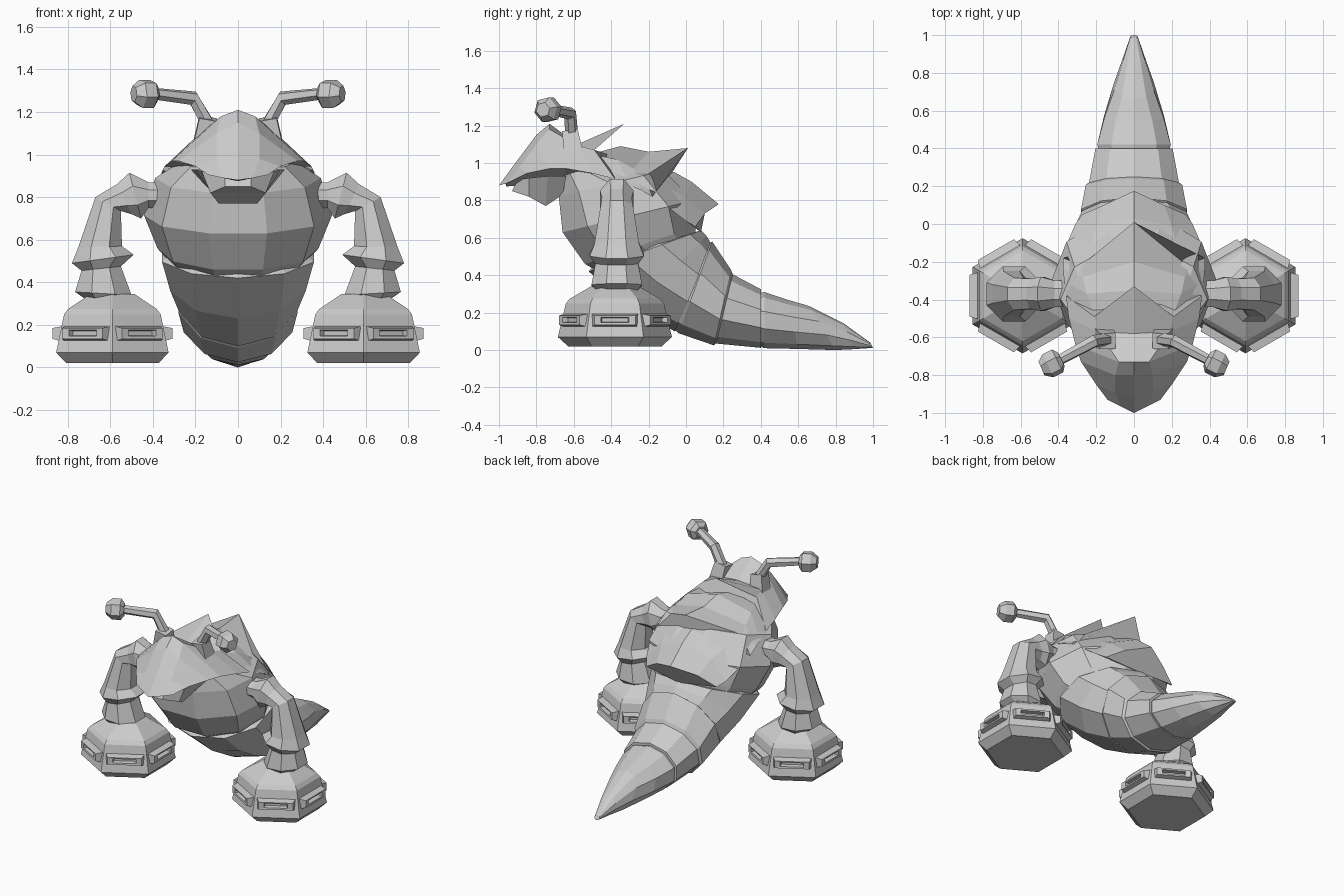
import bpy, bmesh, math
from mathutils import Vector

grey = bpy.data.materials.new("plain_grey")
grey.diffuse_color = (0.6, 0.6, 0.6, 1)


def finish(name, bm, mirror=False):
    bmesh.ops.recalc_face_normals(bm, faces=bm.faces)
    me = bpy.data.meshes.new(name)
    bm.to_mesh(me)
    bm.free()
    me.materials.append(grey)
    ob = bpy.data.objects.new(name, me)
    bpy.context.collection.objects.link(ob)
    if mirror:
        ob.modifiers.new("mirror", 'MIRROR').use_mirror_merge = False
    return ob


def ring(a, b, side, w, n, phase=0.0):
    """Oval section running from point a to point b, half width w along side."""
    a, b, side = Vector(a), Vector(b), Vector(side)
    c, h = (a + b) / 2, (a - b) / 2
    k = 1 / math.cos(math.pi / n) if phase else 1
    return [c + h * math.cos(t) * k + side * w * math.sin(t) * k
            for t in (2 * math.pi * (i + phase) / n for i in range(n))]


def loft(name, rings, mirror=False):
    bm = bmesh.new()
    vs = [[bm.verts.new(p) for p in r] for r in rings]
    n = len(vs[0])
    for r, s in zip(vs, vs[1:]):
        for i in range(n):
            j = (i + 1) % n
            bm.faces.new((r[i], r[j], s[j], s[i]))
    bm.faces.new(vs[0])
    bm.faces.new(vs[-1])
    return finish(name, bm, mirror)


def yz_rings(rows, n, phase=0.0):
    return [ring((0, y0, z0), (0, y1, z1), (1, 0, 0), w, n, phase)
            for y0, z0, y1, z1, w in rows]


# Chest and belly: bottom y,z / top y,z / half width
loft("chest", yz_rings([
    (-0.66, 0.93, -0.45, 1.00, 0.26),
    (-0.68, 0.82, -0.12, 0.96, 0.37),
    (-0.66, 0.63, 0.04, 0.80, 0.42),
    (-0.54, 0.46, 0.05, 0.66, 0.36),
    (-0.40, 0.38, 0.05, 0.60, 0.30)], 10, 0.5))

# Tail in three overlapping segments
loft("tail_base", yz_rings([
    (-0.48, 0.47, 0.02, 0.62, 0.34),
    (-0.52, 0.42, 0.08, 0.64, 0.375),
    (-0.29, 0.23, 0.11, 0.61, 0.335),
    (-0.06, 0.10, 0.14, 0.56, 0.29)], 10))
loft("tail_middle", yz_rings([
    (-0.08, 0.125, 0.11, 0.56, 0.27),
    (-0.04, 0.09, 0.14, 0.58, 0.295),
    (0.15, 0.025, 0.24, 0.43, 0.268),
    (0.16, 0.035, 0.25, 0.405, 0.25),
    (0.40, 0.012, 0.40, 0.325, 0.215)], 10))
loft("tail_tip", yz_rings([
    (0.39, 0.025, 0.39, 0.305, 0.195),
    (0.42, 0.01, 0.42, 0.31, 0.205),
    (0.60, 0.006, 0.54, 0.27, 0.165),
    (0.80, 0.0, 0.66, 0.235, 0.11),
    (0.90, 0.005, 0.84, 0.145, 0.062),
    (1.0, 0.012, 0.985, 0.04, 0.02)], 10))


# Back plates: each station is ridge y,z / shoulder x,y,z / edge x,y,z / underside y,z
def plate(name, stations):
    rings = []
    for ry, rz, sx, sy, sz, ex, ey, ez, uy, uz in stations:
        rings.append([(0, ry, rz), (sx, sy, sz), (ex, ey, ez),
                      (0, uy, uz), (-ex, ey, ez), (-sx, sy, sz)])
    return loft(name, rings)


plate("head_plate", [
    (-1.0, 0.88, 0.07, -0.965, 0.89, 0.14, -0.93, 0.905, -0.96, 0.875),
    (-0.92, 0.99, 0.10, -0.89, 0.98, 0.20, -0.85, 0.945, -0.88, 0.88),
    (-0.80, 1.15, 0.10, -0.80, 1.10, 0.28, -0.73, 0.97, -0.75, 0.90),
    (-0.73, 1.21, 0.08, -0.73, 1.18, 0.31, -0.64, 0.97, -0.66, 0.92),
    (-0.58, 1.10, 0.19, -0.57, 1.09, 0.345, -0.50, 0.945, -0.5, 0.93),
    (-0.33, 1.21, 0.21, -0.49, 1.07, 0.36, -0.38, 0.915, -0.37, 1.03)])
plate("middle_plate", [
    (-0.50, 1.05, 0.20, -0.50, 1.045, 0.355, -0.42, 0.925, -0.45, 0.93),
    (-0.35, 1.09, 0.25, -0.37, 1.02, 0.37, -0.30, 0.88, -0.3, 0.90),
    (-0.20, 1.06, 0.27, -0.28, 0.97, 0.375, -0.24, 0.855, -0.2, 0.90),
    (0.01, 1.08, 0.28, -0.22, 0.93, 0.375, -0.18, 0.82, -0.08, 0.94)])
plate("rear_plate", [
    (-0.25, 0.99, 0.26, -0.27, 0.92, 0.37, -0.22, 0.835, -0.2, 0.85),
    (-0.06, 0.95, 0.23, -0.12, 0.88, 0.345, -0.08, 0.75, -0.1, 0.80),
    (0.03, 0.90, 0.20, -0.01, 0.82, 0.31, 0.0, 0.69, 0.0, 0.70),
    (0.175, 0.78, 0.16, 0.10, 0.73, 0.275, 0.05, 0.66, 0.08, 0.63)])

# Jaw below the head
loft("jaw", [
    [(-0.06, -0.93, 0.85), (0.06, -0.93, 0.85), (0.06, -0.90, 0.91), (-0.06, -0.90, 0.91)],
    [(-0.13, -0.84, 0.82), (0.13, -0.84, 0.82), (0.17, -0.84, 0.92), (-0.17, -0.84, 0.92)],
    [(-0.09, -0.75, 0.77), (0.09, -0.75, 0.77), (0.20, -0.74, 0.93), (-0.20, -0.74, 0.93)],
    [(-0.13, -0.66, 0.83), (0.13, -0.66, 0.83), (0.22, -0.64, 0.93), (-0.22, -0.64, 0.93)]])


# Eye stalks
def tube(name, pts, n):
    """Pipe through points (x, y, z, radius)."""
    rings = []
    for i, p in enumerate(pts):
        d = Vector(pts[min(i + 1, len(pts) - 1)][:3]) - Vector(pts[max(i - 1, 0)][:3])
        u = d.cross(Vector((0, 1, 0.2))).normalized()
        v = d.cross(u).normalized()
        c = Vector(p[:3])
        rings.append(ring(c - u * p[3], c + u * p[3], v, p[3], n, 0.5))
    return loft(name, rings, True)


tube("stalk_socket", [(0.16, -0.60, 1.05, 0.05), (0.14, -0.62, 1.17, 0.042)], 4)
tube("eye_stalk", [(0.14, -0.61, 1.14, 0.03), (0.21, -0.62, 1.265, 0.03),
                   (0.43, -0.74, 1.29, 0.024)], 6)
tube("eye_bulb", [(0.385, -0.715, 1.285, 0.035), (0.405, -0.725, 1.285, 0.06),
                  (0.455, -0.75, 1.285, 0.06), (0.49, -0.765, 1.285, 0.035)], 6)

# Arms: inner x,z / outer x,z / half depth
arm = [(0.28, 0.75, 0.28, 0.87, 0.07), (0.42, 0.75, 0.42, 0.87, 0.07),
       (0.455, 0.70, 0.51, 0.915, 0.09), (0.50, 0.72, 0.57, 0.86, 0.08),
       (0.55, 0.735, 0.67, 0.80, 0.085), (0.545, 0.57, 0.75, 0.565, 0.12),
       (0.49, 0.53, 0.78, 0.49, 0.145), (0.55, 0.475, 0.735, 0.455, 0.115),
       (0.50, 0.34, 0.765, 0.355, 0.135), (0.555, 0.30, 0.70, 0.31, 0.10),
       (0.54, 0.25, 0.68, 0.25, 0.10)]
loft("arm", [ring((x0, -0.37, z0), (x1, -0.37, z1), (0, 1, 0), w, 8, 0.5)
             for x0, z0, x1, z1, w in arm], True)

# Hexagonal feet: height / corner radius
FX, FY = 0.59, -0.38
loft("foot", [[(FX + r * math.sin(k * math.pi / 3), FY + r * math.cos(k * math.pi / 3), z)
               for k in range(6)]
              for z, r in [(0.02, 0.25), (0.07, 0.305), (0.25, 0.262), (0.275, 0.24),
                           (0.345, 0.12)]], True)

# Raised frames with a sunken centre on every foot side
bm = bmesh.new()
for k in range(6):
    a = k * math.pi / 3
    out, side = Vector((math.cos(a), math.sin(a), 0)), Vector((-math.sin(a), math.cos(a), 0))
    base = Vector((FX, FY, 0))

    def quad(d, hw, z0, z1):
        return [bm.verts.new(base + out * d + side * s * hw + Vector((0, 0, z)))
                for s, z in ((-1, z0), (1, z0), (1, z1), (-1, z1))]

    q = [quad(0.23, 0.125, 0.12, 0.195), quad(0.282, 0.11, 0.135, 0.185),
         quad(0.28, 0.075, 0.147, 0.175), quad(0.25, 0.07, 0.15, 0.172)]
    for r, s in zip(q, q[1:]):
        for i in range(4):
            j = (i + 1) % 4
            bm.faces.new((r[i], r[j], s[j], s[i]))
    bm.faces.new(q[-1])
    bm.faces.new(q[0])
finish("foot_frames", bm, True)
